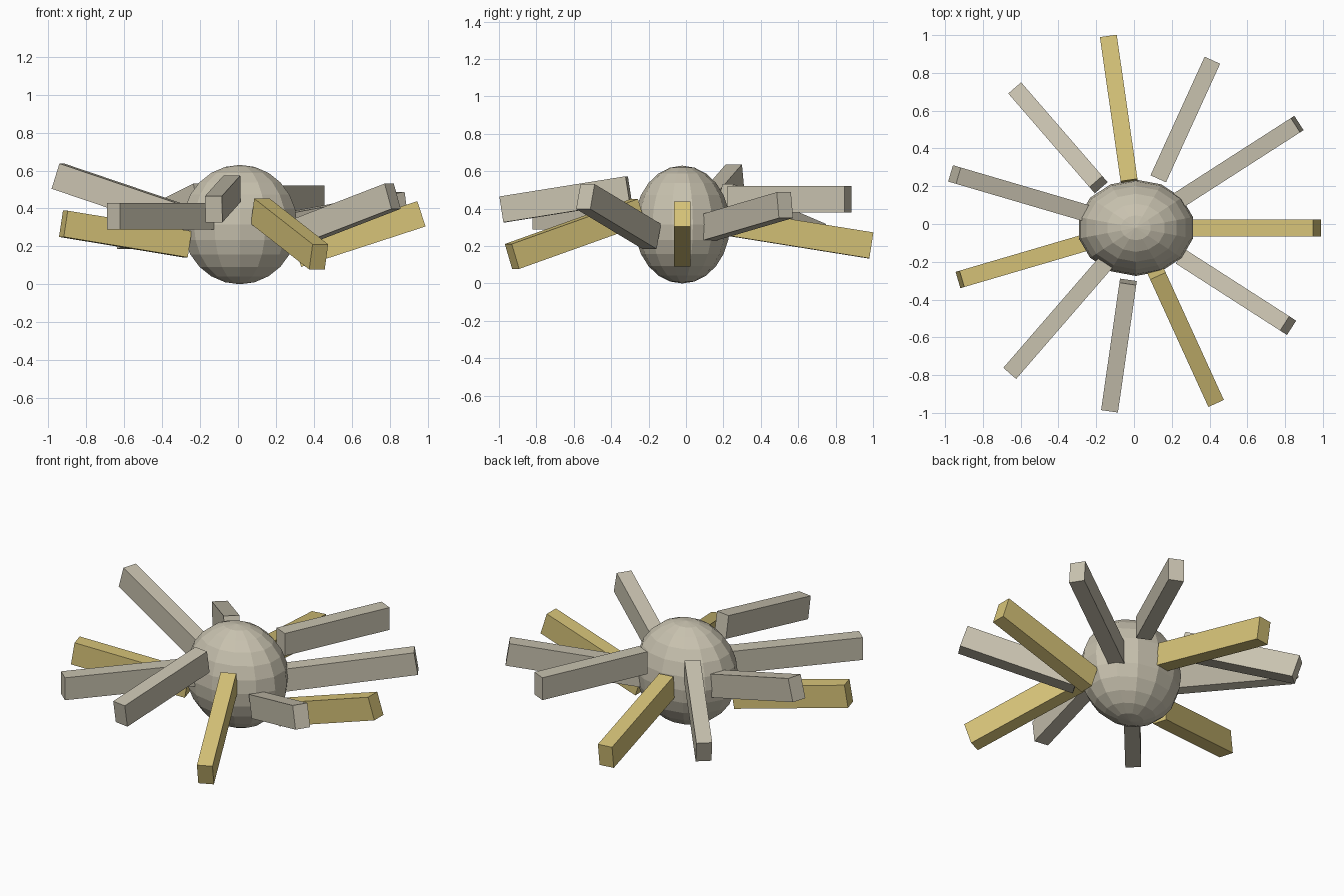
import bpy
from math import radians, cos, sin, tau
from mathutils import Matrix, Vector

if "Cube" in bpy.data.objects:
    bpy.data.objects.remove(bpy.data.objects["Cube"])


def make_material(name, rgb):
    mat = bpy.data.materials.new(name)
    mat.use_nodes = True
    mat.diffuse_color = (*rgb, 1)
    mat.node_tree.nodes["Principled BSDF"].inputs["Base Color"].default_value = (*rgb, 1)
    return mat


stone = make_material("warm grey", (0.58, 0.54, 0.43))
gold = make_material("pale gold", (0.68, 0.55, 0.19))
CENTRE = Vector((0.01, -0.02, 0))

# Faceted core, squashed front to back
bpy.ops.mesh.primitive_uv_sphere_add(segments=14, ring_count=12, radius=1,
                                     location=CENTRE + Vector((0, 0, 0.315)))
core = bpy.context.object
core.name = "core"
core.scale = (0.31, 0.255, 0.315)
core.data.materials.append(stone)

# Ring of tilted radiating beams; every third one is gold
COUNT = 11
HEIGHTS = (0.265, 0.358, 0.45)
for i in range(COUNT):
    turn = tau * i / COUNT
    pitch = radians(18 - 9 * (i % 5))
    length = 0.78 if i % 2 else 0.69
    place = CENTRE + Vector((0.63 * cos(turn), 0.63 * sin(turn), HEIGHTS[i % 3]))
    bpy.ops.mesh.primitive_cube_add(size=1)
    beam = bpy.context.object
    beam.name = f"beam_{i + 1}"
    beam.matrix_world = (Matrix.Translation(place)
                         @ Matrix.Rotation(turn, 4, "Z")
                         @ Matrix.Rotation(-pitch, 4, "Y")
                         @ Matrix.Diagonal((length, 0.09, 0.14, 1)))
    beam.data.materials.append(stone if i % 3 else gold)
